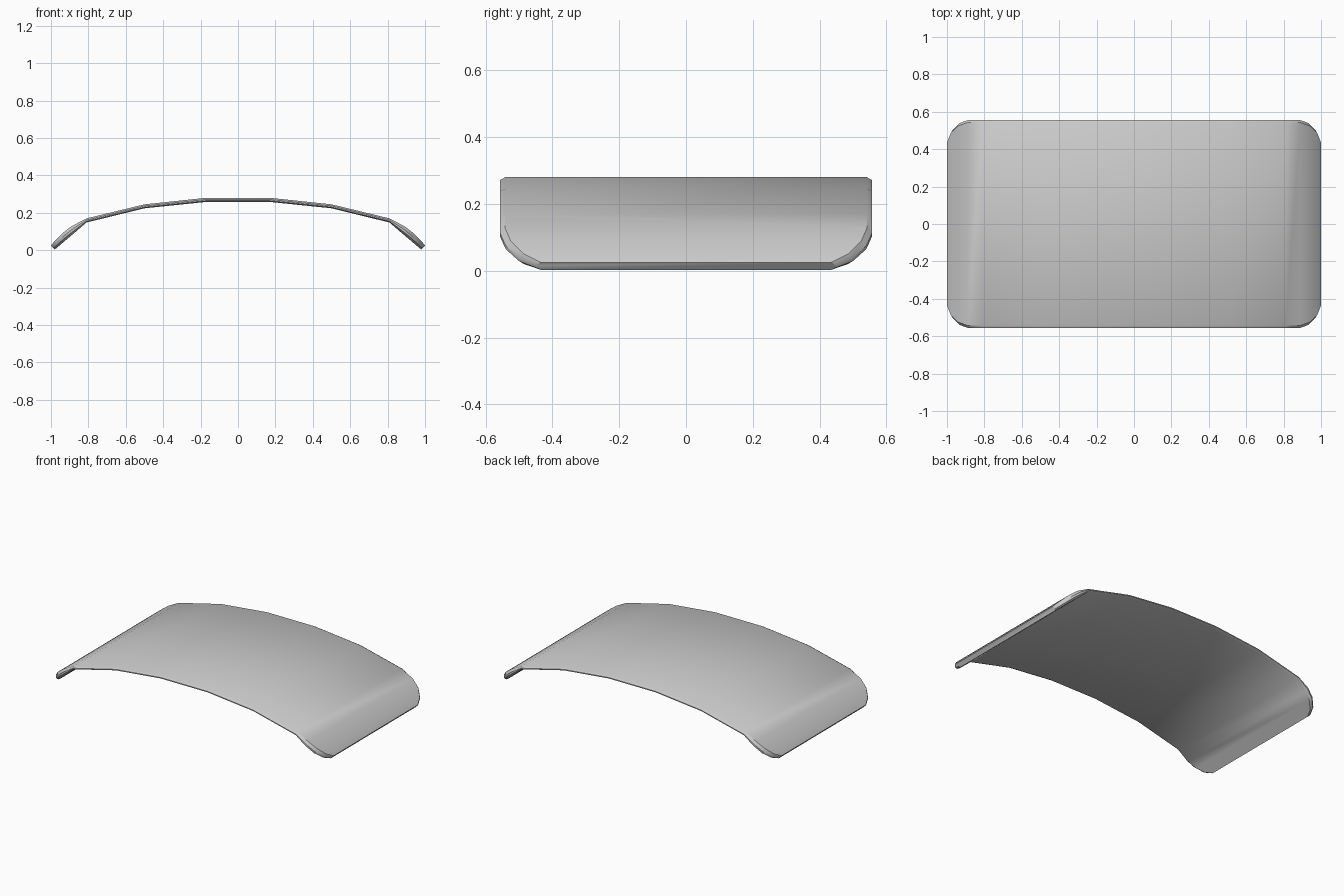
import bpy, bmesh, math

if "Cube" in bpy.data.objects:
    bpy.data.objects.remove(bpy.data.objects["Cube"], do_unlink=True)

# Plain grey material
grey = bpy.data.materials.new("plain_grey")
grey.use_nodes = True
colour = (0.6, 0.6, 0.6, 1)
grey.diffuse_color = colour
grey.node_tree.nodes["Principled BSDF"].inputs["Base Color"].default_value = colour

# Half of the arch: outer x, outer z, inner x, inner z, half depth
half = [
    (0.17, 0.28, 0.17, 0.258, 0.557),
    (0.50, 0.245, 0.50, 0.224, 0.557),
    (0.81, 0.17, 0.81, 0.148, 0.557),
    (0.89, 0.128, 0.875, 0.092, 0.557),
    (0.94, 0.09, 0.92, 0.054, 0.54),
    (0.98, 0.05, 0.96, 0.02, 0.50),
    (1.0, 0.025, 0.98, 0.003, 0.45),
]
stations = [(-a, b, -c, d, w) for a, b, c, d, w in reversed(half)] + half


def section(bm, station):
    """Closed ring across the depth, with a small chamfer on the rims."""
    xo, zo, xi, zi, w = station
    c = 0.015
    ring = []
    for y, t in ((-w + c, 0), (w - c, 0), (w, 0.4), (w, 0.7),
                 (w - c, 1), (-w + c, 1), (-w, 0.7), (-w, 0.4)):
        ring.append(bm.verts.new((xo + (xi - xo) * t, y, zo + (zi - zo) * t)))
    return ring


# Curved panel with rounded corners
bm = bmesh.new()
rings = [section(bm, s) for s in stations]
for a, b in zip(rings, rings[1:]):
    for i in range(len(a)):
        j = (i + 1) % len(a)
        bm.faces.new((a[i], a[j], b[j], b[i]))
bm.faces.new(rings[0])
bm.faces.new(rings[-1])
bmesh.ops.recalc_face_normals(bm, faces=bm.faces)
bmesh.ops.recalc_face_normals(bm, faces=bm.faces)
mesh = bpy.data.meshes.new("curved_panel")
bm.to_mesh(mesh)
bm.free()
mesh.materials.append(grey)
panel = bpy.data.objects.new("curved_panel", mesh)
bpy.context.collection.objects.link(panel)

# Smooth arch, crisp rims
bpy.ops.object.select_all(action="DESELECT")
panel.select_set(True)
bpy.context.view_layer.objects.active = panel
bpy.ops.object.shade_smooth_by_angle(angle=math.radians(35))
